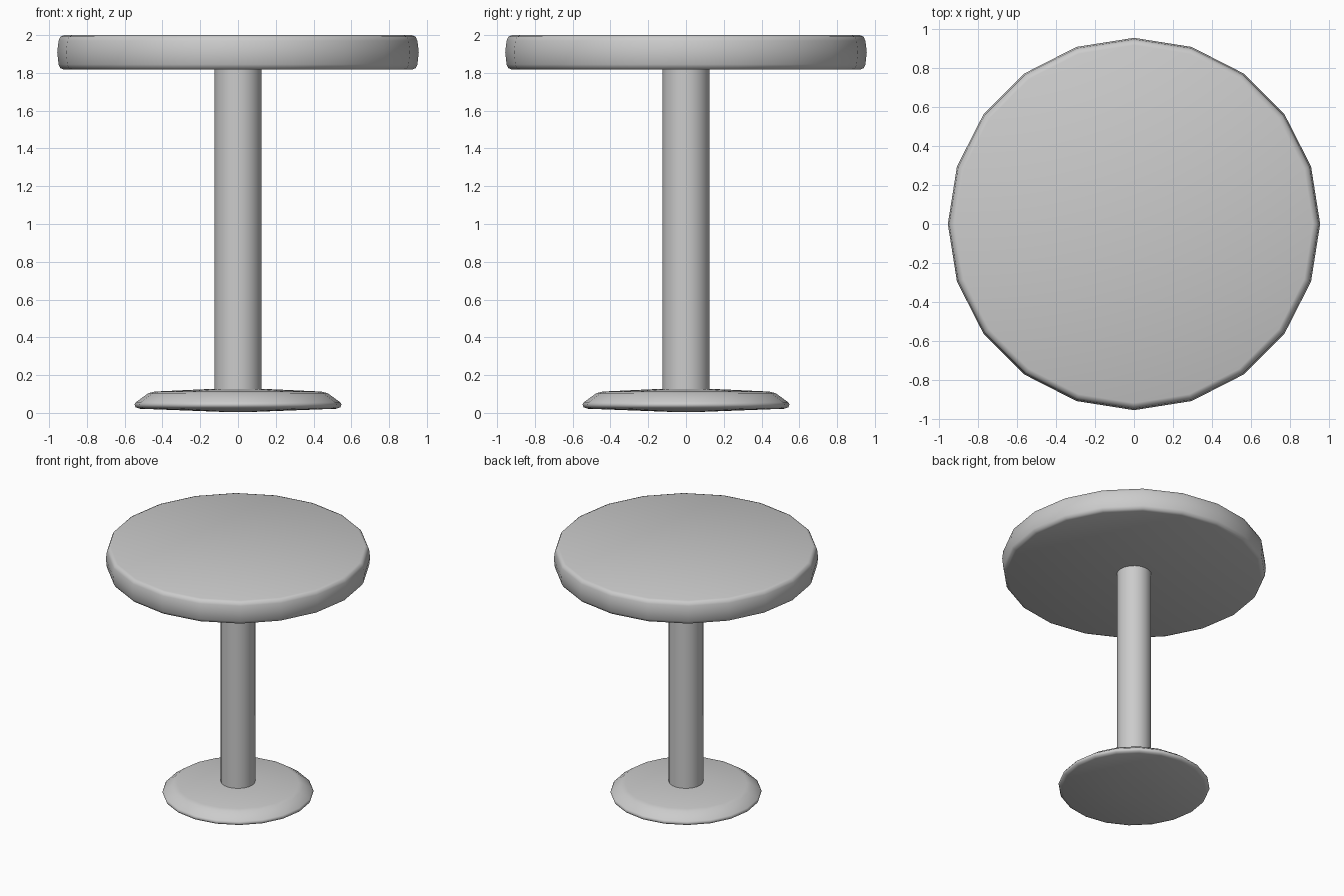
import bpy, bmesh, math

if "Cube" in bpy.data.objects:
    bpy.data.objects.remove(bpy.data.objects["Cube"])

def lathe(name, profile, sides=20, angle=40):
    # Revolve (radius, z) points around z; zero radius makes a pole
    bm = bmesh.new()
    rings = []
    for r, z in profile:
        if r == 0:
            rings.append([bm.verts.new((0, 0, z))])
        else:
            rings.append([bm.verts.new((r * math.cos(2 * math.pi * i / sides),
                                        r * math.sin(2 * math.pi * i / sides), z))
                          for i in range(sides)])
    for a, b in zip(rings, rings[1:]):
        for i in range(sides):
            j = (i + 1) % sides
            if len(a) == 1:
                bm.faces.new((a[0], b[j], b[i]))
            elif len(b) == 1:
                bm.faces.new((a[i], a[j], b[0]))
            else:
                bm.faces.new((a[i], a[j], b[j], b[i]))
    bmesh.ops.recalc_face_normals(bm, faces=bm.faces)
    mesh = bpy.data.meshes.new(name)
    bm.to_mesh(mesh)
    bm.free()
    obj = bpy.data.objects.new(name, mesh)
    bpy.context.collection.objects.link(obj)
    bpy.ops.object.select_all(action='DESELECT')
    obj.select_set(True)
    bpy.context.view_layer.objects.active = obj
    bpy.ops.object.shade_smooth_by_angle(angle=math.radians(angle))
    return obj

# Round top with softened rim
lathe("table_top", [(0, 1.817), (0.92, 1.817), (0.94, 1.825), (0.95, 1.845),
                    (0.957, 1.91), (0.95, 1.97), (0.94, 1.992), (0.92, 2.0), (0, 2.0)], angle=60)

# Central column
lathe("column", [(0, 0.1), (0.125, 0.1), (0.125, 1.83), (0, 1.83)])

# Foot: shallow dished disc with sloped shoulder
lathe("foot", [(0, 0.004), (0.10, 0.006), (0.52, 0.022), (0.542, 0.03), (0.548, 0.045),
               (0.54, 0.057), (0.475, 0.104), (0.44, 0.113), (0.12, 0.128), (0, 0.128)], angle=60)
